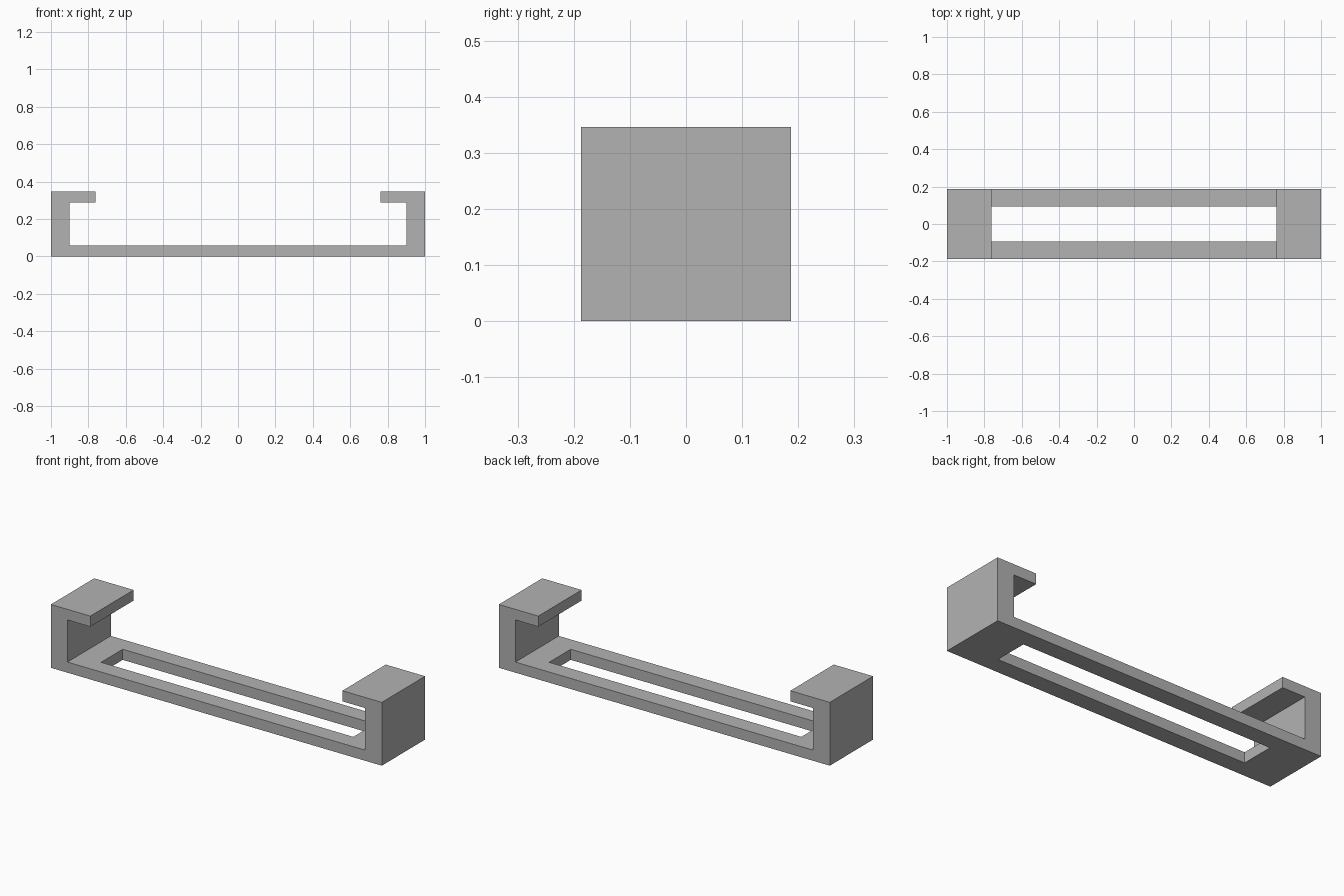
import bpy
import bmesh

cube = bpy.data.objects.get("Cube")
if cube:
    bpy.data.objects.remove(cube, do_unlink=True)

HALF_X, HALF_Y, HEIGHT = 1.0, 0.187, 0.346
THICK = 0.058                 # base and lip thickness
WALL_X, LIP_X = 0.9, 0.762    # inner faces of end walls, lip tips
SLOT_X, SLOT_Y = 0.762, 0.093

grey = bpy.data.materials.new("plain grey")
grey.use_nodes = True
colour = (0.448, 0.448, 0.448, 1)
grey.diffuse_color = colour
grey.node_tree.nodes["Principled BSDF"].inputs["Base Color"].default_value = colour


def extrude_profile(name, points, offset, depth):
    """Closed outline of 3D points, extruded along the depth vector."""
    bm = bmesh.new()
    face = bm.faces.new([bm.verts.new(p) for p in points])
    result = bmesh.ops.extrude_face_region(bm, geom=[face])
    moved = [v for v in result["geom"] if isinstance(v, bmesh.types.BMVert)]
    bmesh.ops.translate(bm, vec=depth, verts=moved)
    bmesh.ops.translate(bm, vec=offset, verts=bm.verts)
    bmesh.ops.recalc_face_normals(bm, faces=bm.faces)
    mesh = bpy.data.meshes.new(name)
    bm.to_mesh(mesh)
    bm.free()
    obj = bpy.data.objects.new(name, mesh)
    bpy.context.collection.objects.link(obj)
    mesh.materials.append(grey)
    return obj


# Bracket: C-shaped side profile with inward lips, mirrored about x = 0
half = [(HALF_X, 0), (HALF_X, HEIGHT), (LIP_X, HEIGHT),
        (LIP_X, HEIGHT - THICK), (WALL_X, HEIGHT - THICK), (WALL_X, THICK)]
outline = half + [(-x, z) for x, z in reversed(half)]
bracket = extrude_profile("bracket", [(x, 0, z) for x, z in outline],
                          (0, -HALF_Y, 0), (0, 2 * HALF_Y, 0))

# Long slot through the base
corners = [(-1, -1), (1, -1), (1, 1), (-1, 1)]
cutter = extrude_profile("slot_cutter",
                         [(sx * SLOT_X, sy * SLOT_Y, 0) for sx, sy in corners],
                         (0, 0, -THICK), (0, 0, 3 * THICK))
cutter.hide_render = True
cutter.hide_set(True)

slot = bracket.modifiers.new("slot", 'BOOLEAN')
slot.operation = 'DIFFERENCE'
slot.solver = 'EXACT'
slot.object = cutter

# Apply the cut and remove the helper
bpy.context.view_layer.objects.active = bracket
bracket.select_set(True)
bpy.ops.object.modifier_apply(modifier=slot.name)
bpy.data.objects.remove(cutter, do_unlink=True)
